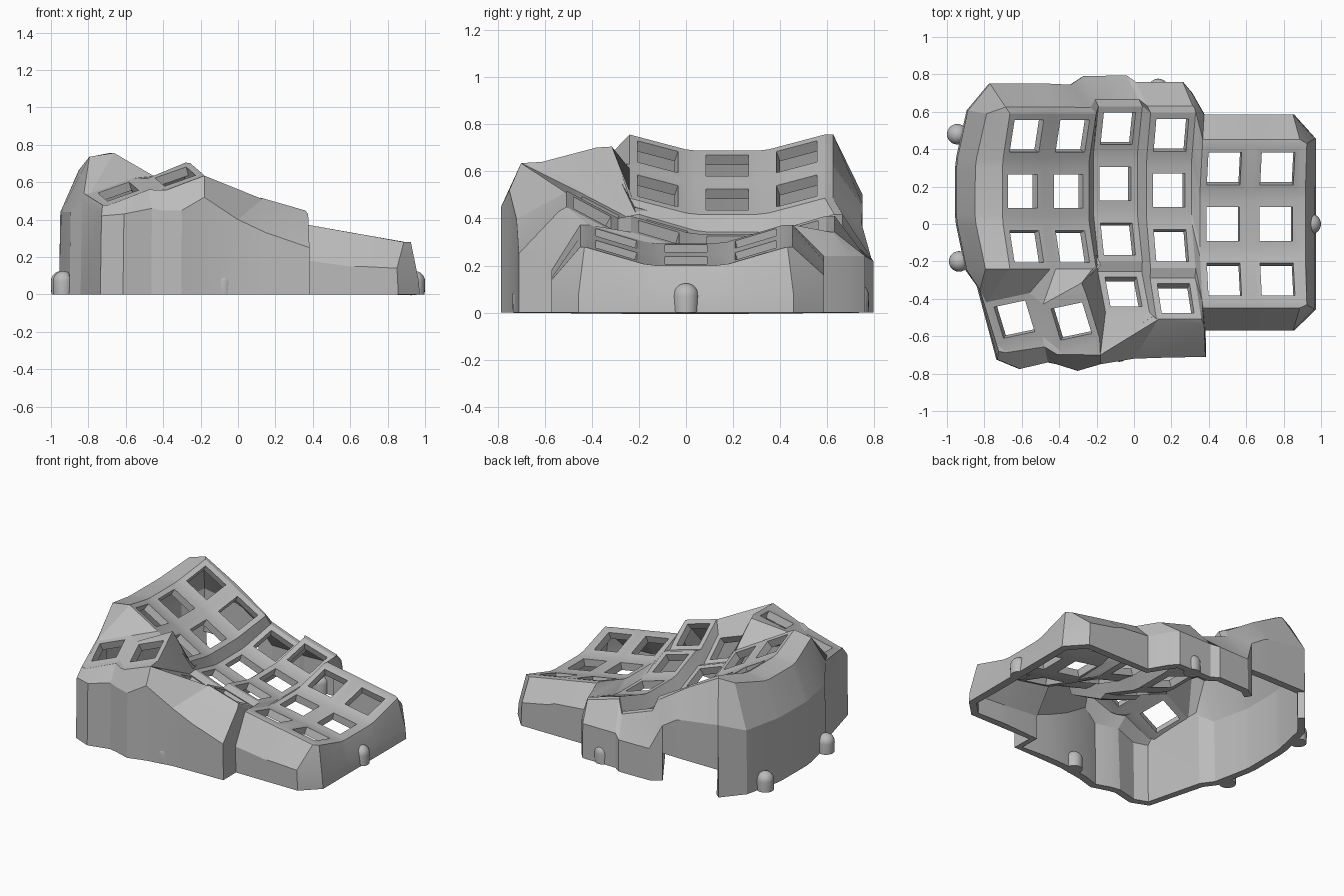
import bpy, bmesh
from math import radians
from mathutils import Matrix, Vector

cube = bpy.data.objects.get("Cube")
if cube:
    bpy.data.objects.remove(cube, do_unlink=True)

grey = bpy.data.materials.new("warm_grey_plastic")
grey.use_nodes = True
grey.diffuse_color = (0.5, 0.5, 0.5, 1)
grey.node_tree.nodes["Principled BSDF"].inputs["Base Color"].default_value = (0.5, 0.5, 0.5, 1)

KEY, HOLE, THICK = 0.125, 0.09, 0.05
bm = bmesh.new()


def face(*verts):
    unique = list(dict.fromkeys(verts))
    if len(unique) > 2:
        bm.faces.new(unique)


def rot(roll, pitch, yaw=0):
    return (Matrix.Rotation(radians(yaw), 3, 'Z') @ Matrix.Rotation(radians(roll), 3, 'Y')
            @ Matrix.Rotation(radians(pitch), 3, 'X'))


def key_plate(center, turn):
    """Square frame around a switch opening; returns corners by (right, front)."""
    def ring(half):
        return {(i, j): bm.verts.new(center + turn @ Vector(((2 * i - 1) * half, (1 - 2 * j) * half, 0)))
                for i in (0, 1) for j in (0, 1)}
    outer, inner = ring(KEY), ring(HOLE)
    order = [(0, 0), (0, 1), (1, 1), (1, 0)]
    for a, b in zip(order, order[1:] + order[:1]):
        face(outer[a], outer[b], inner[b], inner[a])
    return outer


# Main key well: (centre, roll, number of rows) per column
columns = [
    ((-0.595, 0.175, 0.625), 30, 3),
    ((-0.35, 0.175, 0.48), 30, 3),
    ((-0.1, 0.215, 0.3), 20, 4),
    ((0.187, 0.18, 0.3), 16, 4),
    ((0.475, 0.0, 0.273), 10, 3),
    ((0.76, 0.0, 0.223), 10, 3),
]
# (offset along the column, lift, pitch) per row
rows = [(0.295, 0.043, 17), (0, 0, 0), (-0.295, 0.043, -17), (-0.578, 0.13, -29)]

P = {}
for c, (center, roll, count) in enumerate(columns):
    for r, (dy, dz, pitch) in enumerate(rows[:count]):
        spot = Vector(center) + rot(roll, 0) @ Vector((0, dy, dz))
        for (i, j), v in key_plate(spot, rot(roll, pitch)).items():
            P[c, r, i, j] = v

# Webs between neighbouring keys
for c in range(6):
    for r in range(4):
        here, below = (c, r, 0, 0) in P, (c, r + 1, 0, 0) in P
        right, diag = (c + 1, r, 0, 0) in P, (c + 1, r + 1, 0, 0) in P
        if here and below:
            face(P[c, r, 0, 1], P[c, r + 1, 0, 0], P[c, r + 1, 1, 0], P[c, r, 1, 1])
        if here and right:
            face(P[c, r, 1, 0], P[c, r, 1, 1], P[c + 1, r, 0, 1], P[c + 1, r, 0, 0])
        if here and right and below and diag:
            face(P[c, r, 1, 1], P[c, r + 1, 1, 0], P[c + 1, r + 1, 0, 0], P[c + 1, r, 0, 1])

# Thumb cluster
outer_thumb = key_plate(Vector((-0.64, -0.51, 0.55)), rot(-19, 15, 12))
inner_thumb = key_plate(Vector((-0.335, -0.52, 0.63)), rot(-19, 15, 12))
for (i, j), v in outer_thumb.items():
    P["A", i, j] = v
for (i, j), v in inner_thumb.items():
    P["B", i, j] = v
face(P["A", 1, 0], P["A", 1, 1], P["B", 0, 1], P["B", 0, 0])

# Webs joining thumb cluster and key well, with a raised crest behind the inner thumb key
crest = bm.verts.new((-0.28, -0.315, 0.705))
face(P["B", 0, 0], P["B", 1, 0], crest)
front_edge = [P[0, 2, 0, 1], P[0, 2, 1, 1], P[1, 2, 0, 1], P[1, 2, 1, 1]]
thumb_edge = [P["A", 0, 0], P["A", 1, 0], P["B", 0, 0], crest]
for k in range(3):
    face(front_edge[k], thumb_edge[k], thumb_edge[k + 1], front_edge[k + 1])
face(P[1, 2, 1, 1], crest, P[2, 2, 0, 1])
face(crest, P["B", 1, 0], P[2, 3, 0, 0], P[2, 2, 0, 1])
face(P[2, 3, 0, 0], P["B", 1, 0], P["B", 1, 1], P[2, 3, 0, 1])
face(P[3, 2, 1, 1], P[3, 3, 1, 0], P[4, 2, 0, 1])
face(P[3, 3, 1, 0], P[3, 3, 1, 1], P[4, 2, 0, 1])

# Wall stations: rim corner, outer shoulder point, ridge reach, optional ridge point
stations = []


def station(rim, x, y, z, reach=0.22, ridge=None, notch=False):
    stations.append((P[rim], Vector((x, y, z)), reach, ridge, notch))


# Left-hand bowed wall
for r in (2, 1, 0):
    for j in (1, 0):
        rim = P[0, r, 0, j].co
        y = rim.y * 1.03
        x = -0.955 + 0.35 * (y - 0.17) ** 2
        station((0, r, 0, j), x, y, 0.44, ridge=(x + 0.1, rim.y, rim.z - 0.02))
# Back wall
station((0, 0, 0, 0), -0.77, 0.75, 0.5, notch=True)
station((0, 0, 1, 0), -0.49, 0.75, 0.46, notch=True)
station((1, 0, 0, 0), -0.45, 0.75, 0.45, notch=True)
station((1, 0, 1, 0), -0.34, 0.745, 0.38, notch=True)
station((2, 0, 0, 0), -0.27, 0.79, 0.22)
station((2, 0, 1, 0), -0.04, 0.795, 0.22)
station((3, 0, 0, 0), 0.01, 0.76, 0.24)
station((3, 0, 1, 0), 0.26, 0.76, 0.24)
station((3, 0, 1, 0), 0.31, 0.7, 0.24)
station((4, 0, 0, 0), 0.375, 0.585, 0.24)
station((4, 0, 1, 0), 0.6, 0.585, 0.22)
station((5, 0, 0, 0), 0.65, 0.585, 0.2)
station((5, 0, 1, 0), 0.85, 0.585, 0.16)
# Right-hand wall
for r in (0, 1, 2):
    for j in (0, 1):
        station((5, r, 1, j), 0.965, P[5, r, 1, j].co.y * 1.1, 0.08, 0.4)
# Front wall
station((5, 2, 1, 1), 0.85, -0.57, 0.14)
station((5, 2, 0, 1), 0.65, -0.57, 0.15)
station((4, 2, 1, 1), 0.6, -0.57, 0.15)
station((4, 2, 0, 1), 0.38, -0.57, 0.18)
# Sloped front of the short inner columns, rising to the thumb peak
peak, knee = (-0.18, -0.7, 0.635), (0.13, -0.51, 0.51)
station((3, 3, 1, 1), 0.382, -0.71, 0.25, ridge=(0.375, -0.54, 0.43))
station((3, 3, 0, 1), 0.15, -0.715, 0.33, ridge=knee)
station((2, 3, 1, 1), 0.0, -0.72, 0.4, ridge=knee)
station((2, 3, 0, 1), -0.18, -0.75, 0.52, ridge=peak)
# Thumb wall
station(("B", 1, 1), -0.18, -0.75, 0.52, ridge=peak)
station(("B", 0, 1), -0.3, -0.785, 0.45, 0.3)
station(("B", 0, 1), -0.41, -0.75, 0.45, 0.4)
station(("A", 1, 1), -0.46, -0.74, 0.46, 0.4)
station(("A", 0, 1), -0.61, -0.775, 0.43, 0.3)
station(("A", 0, 1), -0.73, -0.725, 0.42, 0.4)
station(("A", 0, 0), -0.835, -0.33, 0.5, 0.75)

strips = []
for rim, mid, reach, ridge, notch in stations:
    if ridge is None:
        ridge = rim.co.lerp(mid, reach)
        ridge.z = rim.co.z
    chain = [rim] + [bm.verts.new(p) for p in (ridge, mid, (mid.x * 1.008, mid.y, 0))]
    opening = bm.verts.new((mid.x, mid.y, 0.19)) if notch else None
    strips.append((chain, opening))
for (a, a_open), (b, b_open) in zip(strips, strips[1:] + strips[:1]):
    for k in range(3):
        if k == 2 and a_open and b_open:        # cable opening in the back wall
            face(a[k], b[k], b_open, a_open)
        else:
            face(a[k], b[k], b[k + 1], a[k + 1])

# Hollow shell
bmesh.ops.remove_doubles(bm, verts=bm.verts, dist=0.0001)
bmesh.ops.delete(bm, geom=[v for v in bm.verts if not v.link_faces], context='VERTS')
bmesh.ops.recalc_face_normals(bm, faces=bm.faces)
if sum(f.normal.z * f.calc_area() for f in bm.faces) < 0:
    bmesh.ops.reverse_faces(bm, faces=bm.faces)


def finish(name, mesh_bm, thickness=0):
    mesh = bpy.data.meshes.new(name)
    mesh_bm.to_mesh(mesh)
    mesh_bm.free()
    mesh.materials.append(grey)
    obj = bpy.data.objects.new(name, mesh)
    bpy.context.collection.objects.link(obj)
    bpy.ops.object.select_all(action='DESELECT')
    obj.select_set(True)
    bpy.context.view_layer.objects.active = obj
    if thickness:
        solid = obj.modifiers.new("wall_thickness", 'SOLIDIFY')
        solid.thickness, solid.offset = thickness, -1
        bpy.ops.object.modifier_apply(modifier=solid.name)
    bpy.ops.object.shade_smooth_by_angle(angle=radians(18 if thickness else 40))


finish("case_shell", bm, THICK)

# Round-topped screw posts along the base
posts = {"left_back": (-0.945, 0.48), "left_front": (-0.935, -0.2), "right": (0.945, 0),
         "back": (0.13, 0.722), "front": (-0.08, -0.682)}
for name, (x, y) in posts.items():
    post = bmesh.new()
    bmesh.ops.create_uvsphere(post, u_segments=24, v_segments=12, radius=0.055)
    for v in post.verts:
        v.co = Vector((v.co.x + x, v.co.y + y, v.co.z + 0.07 if v.co.z > -0.001 else 0))
    finish(name + "_screw_post", post)
